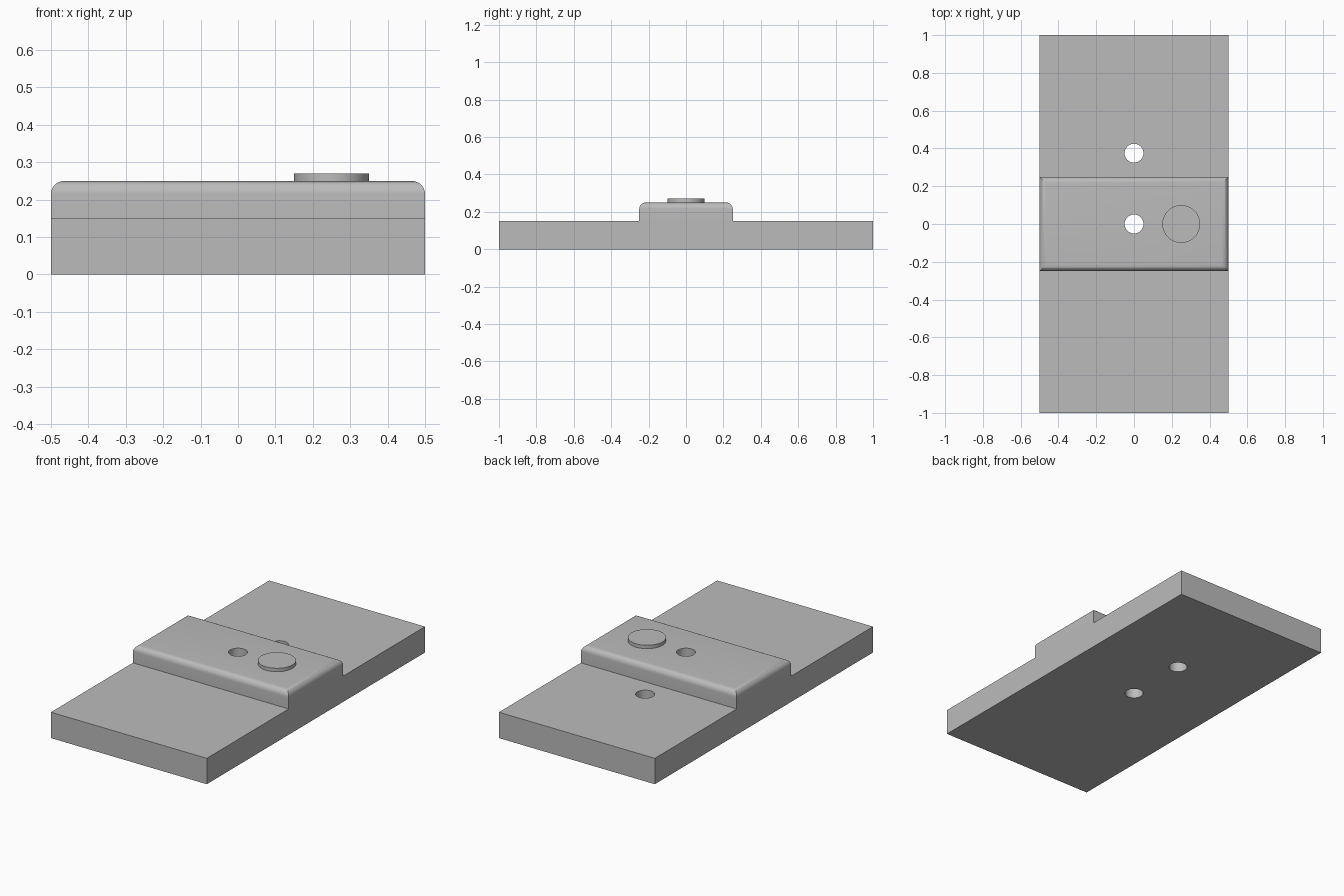
import bpy, bmesh, math

cube = bpy.data.objects.get("Cube")
if cube:
    bpy.data.objects.remove(cube, do_unlink=True)

grey = bpy.data.materials.new("plain_grey")
grey.use_nodes = True
colour = (0.5, 0.5, 0.5, 1)
grey.diffuse_color = colour
grey.node_tree.nodes["Principled BSDF"].inputs["Base Color"].default_value = colour

HALF_WIDTH, HALF_LENGTH, BLOCK_HALF = 0.5, 1.0, 0.25
BASE_TOP, BLOCK_TOP, ROUNDING = 0.15, 0.25, 0.035


def add_cylinder(name, radius, x, y, bottom, top):
    bpy.ops.mesh.primitive_cylinder_add(
        vertices=64, radius=radius, depth=top - bottom,
        location=(x, y, (bottom + top) / 2))
    obj = bpy.context.object
    obj.name = name
    obj.data.materials.append(grey)
    return obj


def smooth(obj):
    bpy.ops.object.select_all(action="DESELECT")
    obj.select_set(True)
    bpy.context.view_layer.objects.active = obj
    bpy.ops.object.shade_smooth_by_angle(angle=math.radians(35))


# Stepped plate: side profile extruded across the width
half_profile = [(BLOCK_HALF, BLOCK_TOP), (BLOCK_HALF, BASE_TOP),
                (HALF_LENGTH, BASE_TOP), (HALF_LENGTH, 0)]
profile = half_profile + [(-y, z) for y, z in reversed(half_profile)]
bm = bmesh.new()
side = bm.faces.new([bm.verts.new((-HALF_WIDTH, y, z)) for y, z in profile])
extruded = bmesh.ops.extrude_face_region(bm, geom=[side])["geom"]
bmesh.ops.translate(bm, vec=(2 * HALF_WIDTH, 0, 0),
                    verts=[v for v in extruded if isinstance(v, bmesh.types.BMVert)])
bmesh.ops.recalc_face_normals(bm, faces=bm.faces)

# Rounded rim of the raised block
rim = [e for e in bm.edges if all(v.co.z > BLOCK_TOP - 0.001 for v in e.verts)]
bmesh.ops.bevel(bm, geom=rim, offset=ROUNDING, offset_type="OFFSET",
                segments=8, profile=0.5, affect="EDGES")
mesh = bpy.data.meshes.new("stepped_plate")
bm.to_mesh(mesh)
bm.free()
mesh.materials.append(grey)
plate = bpy.data.objects.new("stepped_plate", mesh)
bpy.context.collection.objects.link(plate)

# Two through holes on the centre line
for name, y in (("centre_hole_cutter", 0), ("rear_hole_cutter", 0.375)):
    cutter = add_cylinder(name, 0.05, 0, y, -0.1, 0.4)
    cutter.hide_render = True
    cutter.hide_set(True)
    cutter.display_type = "WIRE"
    cut = plate.modifiers.new(name, "BOOLEAN")
    cut.operation = "DIFFERENCE"
    cut.solver = "EXACT"
    cut.object = cutter
smooth(plate)

# Round button on the raised block
smooth(add_cylinder("round_button", 0.1, 0.25, 0, BLOCK_TOP - 0.01, 0.27))
